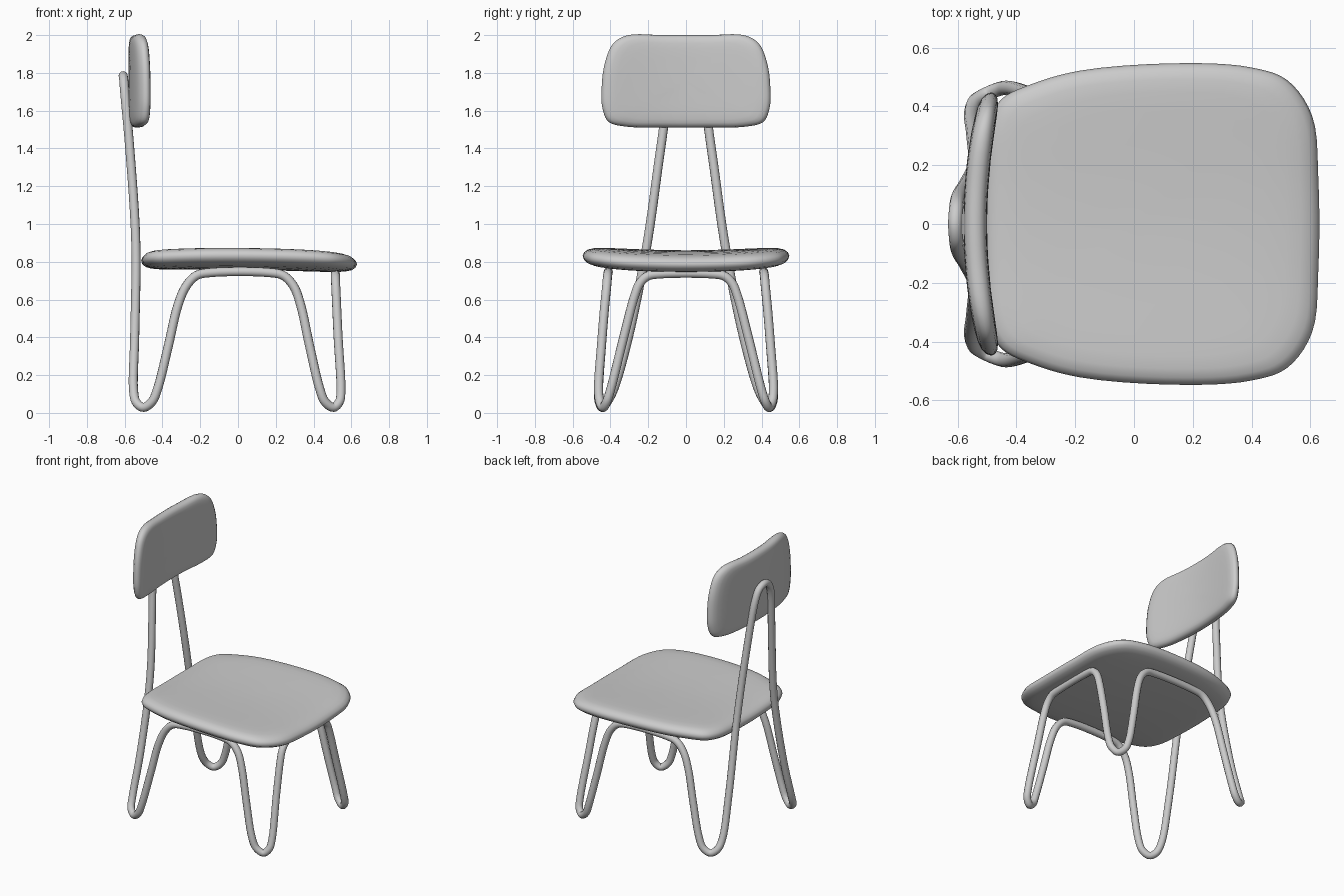
import bpy, bmesh
from mathutils import Vector

if "Cube" in bpy.data.objects:
    bpy.data.objects.remove(bpy.data.objects["Cube"])


def smooth_loop(points, steps):
    """Closed centripetal Catmull-Rom curve through the points."""
    pts = [Vector(p) for p in points]
    n, out = len(pts), []
    for i in range(n):
        a, b, c, d = (pts[(i + k) % n] for k in (-1, 0, 1, 2))
        t1 = (b - a).length ** 0.5
        t2 = t1 + (c - b).length ** 0.5
        t3 = t2 + (d - c).length ** 0.5
        for s in range(steps):
            t = t1 + (t2 - t1) * s / steps
            a1 = a.lerp(b, t / t1)
            a2 = b.lerp(c, (t - t1) / (t2 - t1))
            a3 = c.lerp(d, (t - t2) / (t3 - t2))
            b1 = a1.lerp(a2, t / t2)
            b2 = a2.lerp(a3, (t - t1) / (t3 - t1))
            out.append(b1.lerp(b2, (t - t1) / (t2 - t1)))
    return out


def finish(obj):
    bpy.ops.object.select_all(action='DESELECT')
    obj.select_set(True)
    bpy.context.view_layer.objects.active = obj
    bpy.ops.object.shade_smooth()


def make_pad(name, outline, half, place):
    """Cushion: scaled rings of the outline, placed by place(u, v, offset)."""
    rim = smooth_loop([(u, v, 0) for u, v in outline], 5)
    upper = [(0.25, 1), (0.5, 1), (0.7, 0.98), (0.82, 0.93), (0.9, 0.84),
             (0.955, 0.66), (0.988, 0.36)]
    profile = upper + [(1, 0)] + [(r, -h) for r, h in reversed(upper)]
    bm = bmesh.new()
    rings = [[bm.verts.new(place(p.x * r, p.y * r, h * half)) for p in rim]
             for r, h in profile]
    n = len(rim)
    for lo, hi in zip(rings, rings[1:]):
        for i in range(n):
            j = (i + 1) % n
            bm.faces.new((lo[i], lo[j], hi[j], hi[i]))
    for ring, h in ((rings[0], half), (rings[-1], -half)):
        mid = bm.verts.new(place(0, 0, h))
        for i in range(n):
            bm.faces.new((ring[i], ring[(i + 1) % n], mid))
    bmesh.ops.recalc_face_normals(bm, faces=bm.faces)
    mesh = bpy.data.meshes.new(name)
    bm.to_mesh(mesh)
    bm.free()
    obj = bpy.data.objects.new(name, mesh)
    bpy.context.collection.objects.link(obj)
    finish(obj)


# Seat: rounded trapezoid, dished from side to side
half_seat = [(0.627, 0.15), (0.605, 0.37), (0.52, 0.49), (0.40, 0.532),
             (0.18, 0.547), (-0.18, 0.522), (-0.35, 0.475), (-0.45, 0.425),
             (-0.495, 0.34), (-0.51, 0.15)]
seat_outline = half_seat + [(x, -y) for x, y in reversed(half_seat)]
make_pad("seat", seat_outline, 0.051,
         lambda x, y, h: (x, y, 0.809 + 0.085 * y * y - 0.012 * x
                          - 0.035 * x * x + h))

# Backrest: rounded panel, bent around the sitter
half_back = [(0.12, 0.239), (0.31, 0.238), (0.385, 0.195), (0.43, 0.09),
             (0.447, -0.05), (0.442, -0.15), (0.41, -0.22), (0.32, -0.245),
             (0.12, -0.25)]
back_outline = half_back + [(-y, z) for y, z in reversed(half_back)]
make_pad("backrest", back_outline, 0.04,
         lambda y, z, h: (-0.54 + 0.27 * y * y + h, y, 1.761 + z))

# Frame: one continuous bent tube, left half then mirrored
half_frame = [
    (-0.605, 0.05, 1.765), (-0.60, 0.085, 1.70), (-0.573, 0.134, 1.40),
    (-0.541, 0.205, 0.90), (-0.547, 0.305, 0.40), (-0.553, 0.385, 0.12),
    (-0.538, 0.42, 0.055), (-0.50, 0.443, 0.029), (-0.455, 0.46, 0.06),
    (-0.425, 0.463, 0.13), (-0.37, 0.448, 0.35), (-0.318, 0.43, 0.57),
    (-0.275, 0.42, 0.67), (-0.22, 0.415, 0.727), (-0.14, 0.412, 0.743),
    (0.16, 0.412, 0.743), (0.24, 0.415, 0.727), (0.295, 0.42, 0.67),
    (0.332, 0.43, 0.57), (0.38, 0.448, 0.35), (0.432, 0.463, 0.13),
    (0.46, 0.456, 0.06), (0.505, 0.438, 0.029), (0.537, 0.42, 0.06),
    (0.545, 0.40, 0.12), (0.53, 0.33, 0.40), (0.52, 0.272, 0.62),
    (0.517, 0.245, 0.685), (0.516, 0.205, 0.723), (0.515, 0.14, 0.735)]
path = [(-0.608, 0, 1.785)] + half_frame
path += [(x, -y, z) for x, y, z in reversed(half_frame)]
pts = smooth_loop(path, 6)
curve = bpy.data.curves.new("tube_frame", 'CURVE')
curve.dimensions = '3D'
curve.bevel_depth = 0.024
curve.bevel_resolution = 4
spline = curve.splines.new('POLY')
spline.points.add(len(pts) - 1)
for sp, p in zip(spline.points, pts):
    sp.co = (*p, 1)
spline.use_cyclic_u = True
frame = bpy.data.objects.new("tube_frame", curve)
bpy.context.collection.objects.link(frame)
finish(frame)
bpy.ops.object.convert(target='MESH')
